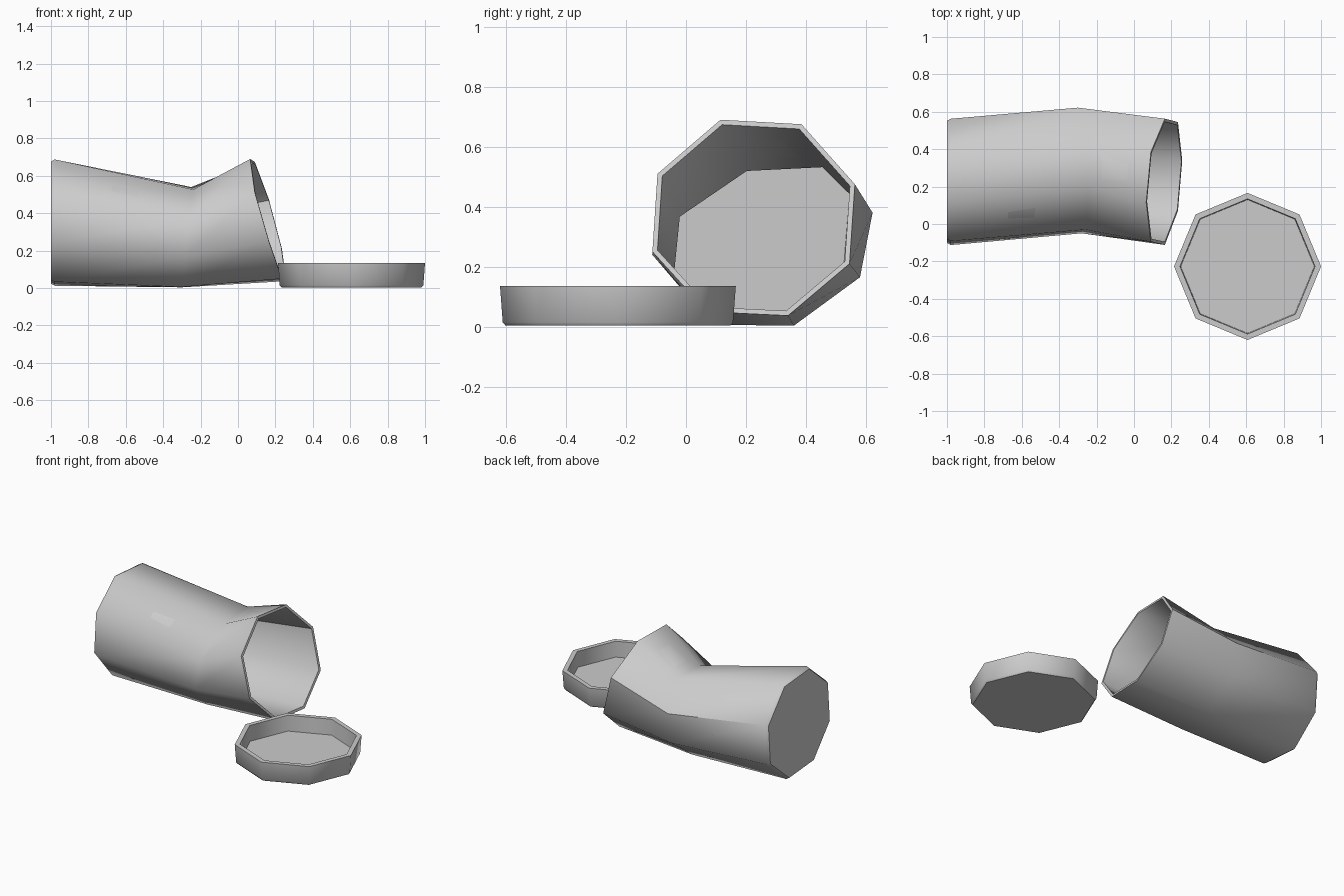
import bpy, math

if "Cube" in bpy.data.objects:
    bpy.data.objects.remove(bpy.data.objects["Cube"])

N = 8


def octagon(cx, cy, r, start):
    """Octagon corners in a plane, going round from the start angle (degrees)."""
    angles = [math.radians(start - 45 * i) for i in range(N)]
    return [(cx + r * math.cos(a), cy + r * math.sin(a)) for a in angles]


def shrink(ring, k, dx=0):
    """Pull a ring toward its centre to get the inside of the wall."""
    c = [sum(p[i] for p in ring) / N for i in range(3)]
    return [(c[0] + (p[0] - c[0]) * k + dx,
             c[1] + (p[1] - c[1]) * k,
             c[2] + (p[2] - c[2]) * k) for p in ring]


def loft(name, rings):
    """Skin successive rings and cap both ends."""
    verts = [p for ring in rings for p in ring]
    faces = []
    for k in range(len(rings) - 1):
        a, b = k * N, (k + 1) * N
        for i in range(N):
            j = (i + 1) % N
            faces.append((a + i, a + j, b + j, b + i))
    faces.append(tuple(reversed(range(N))))
    last = (len(rings) - 1) * N
    faces.append(tuple(range(last, last + N)))
    mesh = bpy.data.meshes.new(name)
    mesh.from_pydata(verts, [], faces)
    obj = bpy.data.objects.new(name, mesh)
    bpy.context.collection.objects.link(obj)
    bpy.context.view_layer.objects.active = obj
    obj.select_set(True)
    bpy.ops.object.mode_set(mode='EDIT')
    bpy.ops.mesh.select_all(action='SELECT')
    bpy.ops.mesh.normals_make_consistent(inside=False)
    bpy.ops.object.mode_set(mode='OBJECT')
    bpy.ops.object.shade_smooth_by_angle(angle=math.radians(50))
    obj.select_set(False)
    return obj


# Can lying on its side: closed base, dented middle, bent open mouth
base = [(-0.98, y, z) for y, z in octagon(0.225, 0.35, 0.355, 108)]
base_end = [(-1.0, y, z) for y, z in octagon(0.225, 0.35, 0.343, 108)]
dent = [(-0.24, 0.20, 0.527), (-0.25, 0.46, 0.54), (-0.30, 0.622, 0.38),
        (-0.30, 0.58, 0.165), (-0.30, 0.36, 0.004), (-0.30, 0.10, 0.006),
        (-0.28, -0.05, 0.17), (-0.26, -0.03, 0.37)]
mouth = [(0.065, 0.115, 0.69), (0.09, 0.385, 0.675), (0.165, 0.563, 0.475),
         (0.235, 0.545, 0.21), (0.258, 0.34, 0.037), (0.235, 0.07, 0.05),
         (0.165, -0.112, 0.25), (0.09, -0.095, 0.51)]
loft("can_body", [base_end, base, dent, mouth,
                  shrink(mouth, 0.95), shrink(dent, 0.97), shrink(base, 0.95, 0.02)])


# Shallow round lid lying upright beside the can
def lid_ring(r, z):
    return [(x, y, z) for x, y in octagon(0.607, -0.227, r, 90)]


loft("can_lid", [lid_ring(0.375, 0.004), lid_ring(0.384, 0.015), lid_ring(0.393, 0.135),
                 lid_ring(0.361, 0.135), lid_ring(0.357, 0.03)])
